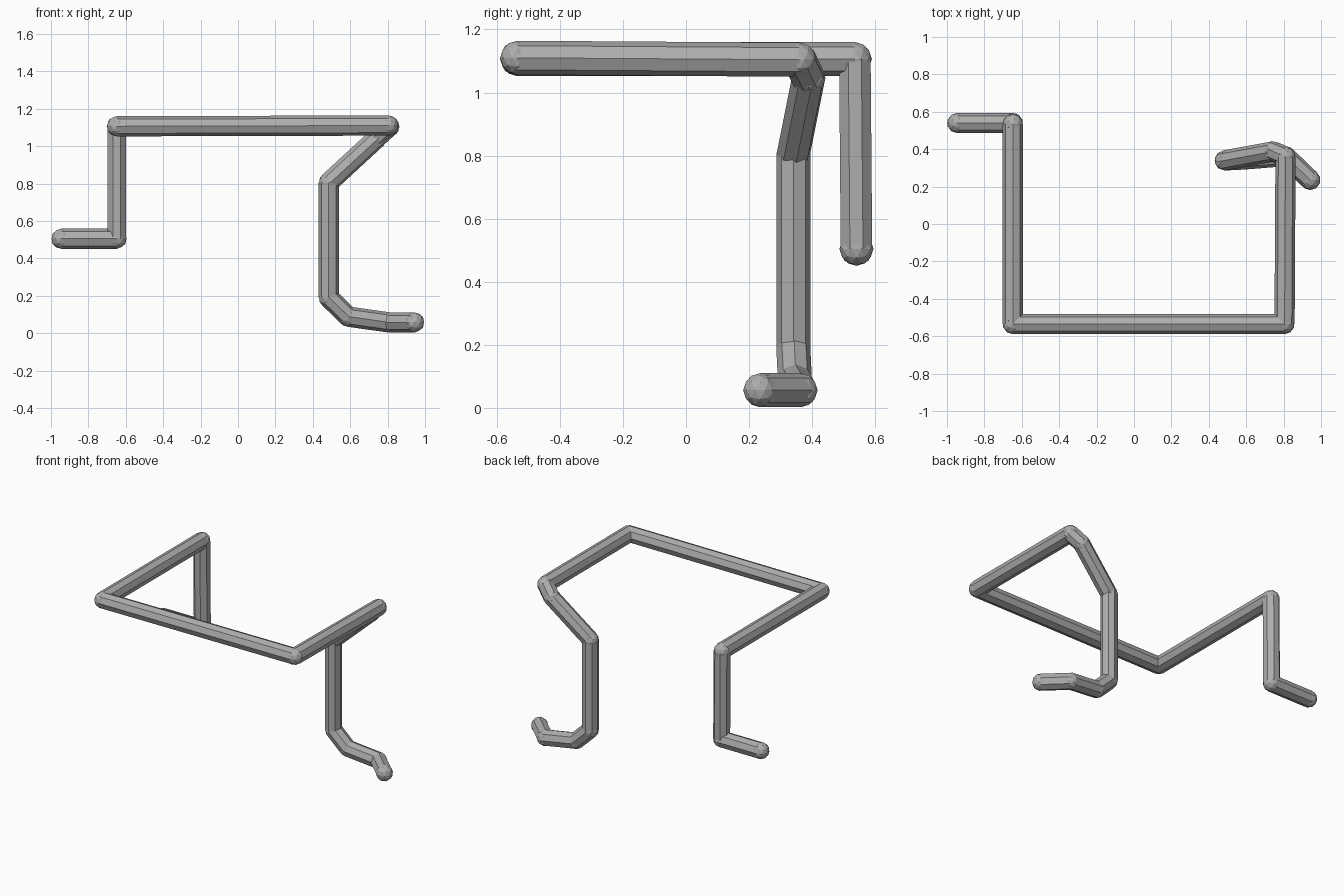
import bpy
from math import pi
from mathutils import Matrix, Vector

cube = bpy.data.objects.get("Cube")
if cube:
    bpy.data.objects.remove(cube)

RADIUS = 0.054
SIDES = 8

grey = bpy.data.materials.new("plain_grey")
grey.use_nodes = True
colour = (0.42, 0.42, 0.42, 1)
grey.diffuse_color = colour
grey.node_tree.nodes["Principled BSDF"].inputs["Base Color"].default_value = colour


def finish(name):
    obj = bpy.context.object
    obj.name = name
    obj.data.materials.append(grey)
    return obj


def rod(name, start, end, turn=0.0):
    """Straight faceted tube between two joints."""
    a, b = Vector(start), Vector(end)
    bpy.ops.mesh.primitive_cylinder_add(vertices=SIDES, radius=RADIUS, depth=(b - a).length)
    obj = finish(name)
    obj.data.transform(Matrix.Rotation(turn, 4, "Z"))
    obj.data.transform((b - a).to_track_quat("Z", "Y").to_matrix().to_4x4())
    obj.location = (a + b) / 2


def joint(name, centre):
    """Faceted ball that rounds a bend or an end."""
    bpy.ops.mesh.primitive_ico_sphere_add(subdivisions=2, radius=RADIUS, location=centre)
    finish(name)


# Bends of the pipe, from the left-hand foot to the right-hand toe
bends = [
    ("short_foot", (-0.945, 0.54, 0.505)),
    ("short_leg", (-0.648, 0.54, 0.505)),
    ("side_rail", (-0.648, 0.535, 1.106)),
    ("front_rail", (-0.648, -0.535, 1.106)),
    ("far_rail", (0.805, -0.535, 1.11)),
    ("hip", (0.81, 0.36, 1.104)),
    ("thigh", (0.745, 0.388, 1.045)),
    ("shin", (0.485, 0.34, 0.805)),
    ("ankle", (0.485, 0.34, 0.19)),
    ("foot", (0.59, 0.345, 0.088)),
    ("toe", (0.81, 0.363, 0.057)),
    ("toe_tip", (0.943, 0.235, 0.057)),
]

for (name, start), (_, end) in zip(bends, bends[1:]):
    rod(name, start, end, pi / SIDES if name == "short_leg" else 0)
for name, centre in bends:
    joint(name + "_joint", centre)
